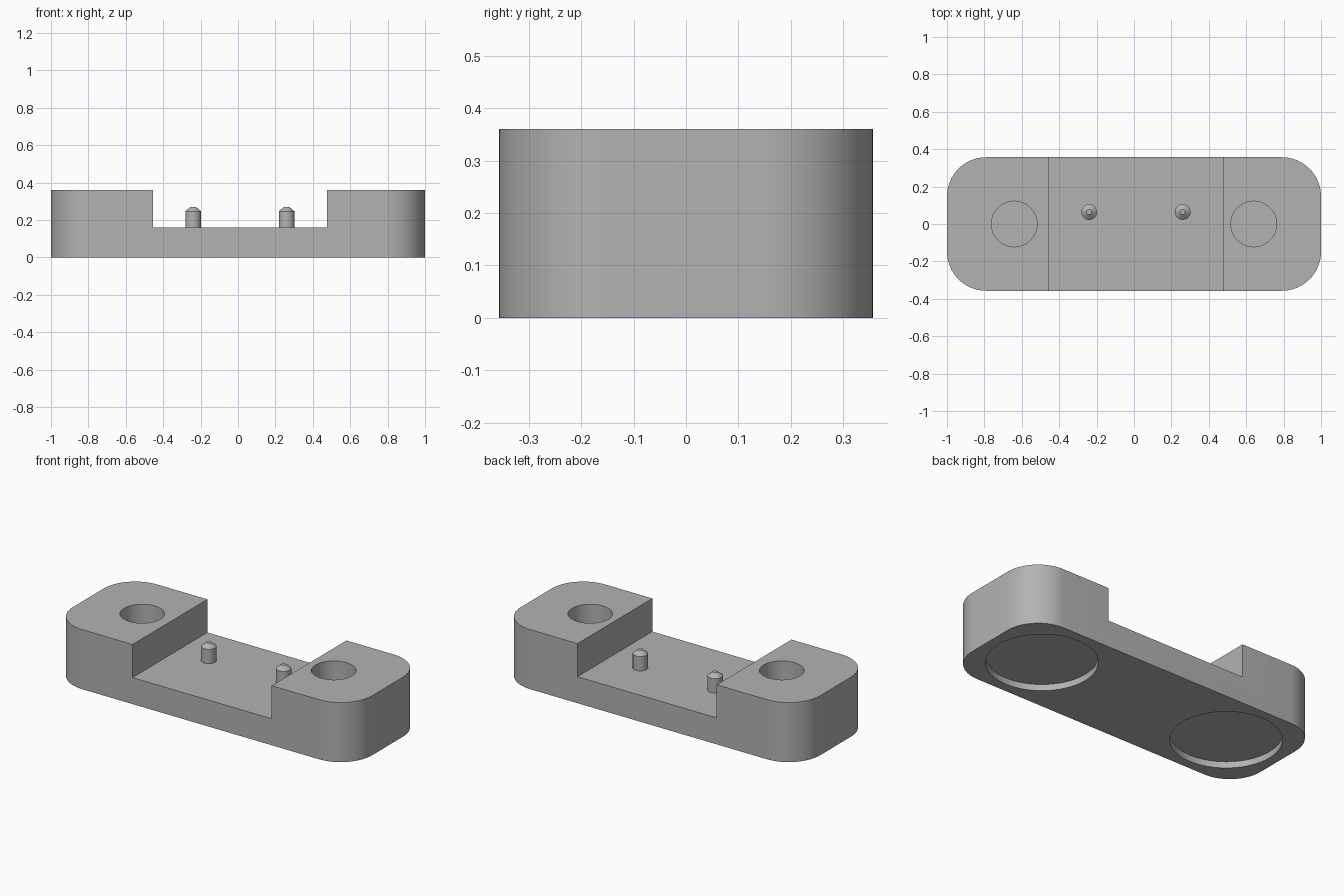
import bpy, bmesh, math

if "Cube" in bpy.data.objects:
    bpy.data.objects.remove(bpy.data.objects["Cube"])

grey = bpy.data.materials.new("mid_grey")
grey.diffuse_color = (0.45, 0.45, 0.45, 1)
grey.use_nodes = True
grey.node_tree.nodes["Principled BSDF"].inputs["Base Color"].default_value = grey.diffuse_color


def finish(name, bm):
    bmesh.ops.recalc_face_normals(bm, faces=bm.faces)
    mesh = bpy.data.meshes.new(name)
    bm.to_mesh(mesh)
    bm.free()
    mesh.materials.append(grey)
    obj = bpy.data.objects.new(name, mesh)
    bpy.context.collection.objects.link(obj)
    return obj


def revolve(name, profile, x, y, n=64):
    """Closed solid turned from (radius, z) points, with flat end caps."""
    bm = bmesh.new()
    rings = [[bm.verts.new((x + r * math.cos(2 * math.pi * i / n),
                            y + r * math.sin(2 * math.pi * i / n), z))
              for i in range(n)] for r, z in profile]
    for a, b in zip(rings, rings[1:]):
        for i in range(n):
            j = (i + 1) % n
            bm.faces.new((a[i], a[j], b[j], b[i]))
    bm.faces.new(rings[0][::-1])
    bm.faces.new(rings[-1])
    return finish(name, bm)


def smooth(obj):
    bpy.ops.object.select_all(action='DESELECT')
    obj.select_set(True)
    bpy.context.view_layer.objects.active = obj
    bpy.ops.object.shade_smooth_by_angle(angle=math.radians(30))


def cut(obj, cutter):
    mod = obj.modifiers.new("cut", 'BOOLEAN')
    mod.operation = 'DIFFERENCE'
    mod.solver = 'EXACT'
    mod.object = cutter
    cutter.hide_render = True
    bpy.context.view_layer.objects.active = obj
    bpy.ops.object.modifier_apply(modifier=mod.name)
    bpy.data.objects.remove(cutter)


# Rounded block
HX, HY, R, TOP, STEPS = 1.0, 0.357, 0.21, 0.36, 16
bm = bmesh.new()
outline = []
for k, (sx, sy) in enumerate(((1, 1), (-1, 1), (-1, -1), (1, -1))):
    for i in range(STEPS + 1):
        a = math.pi / 2 * (k + i / STEPS)
        outline.append(bm.verts.new((sx * (HX - R) + R * math.cos(a),
                                     sy * (HY - R) + R * math.sin(a), 0)))
base = bm.faces.new(outline)
side = bmesh.ops.extrude_face_region(bm, geom=[base])
bmesh.ops.translate(bm, vec=(0, 0, TOP),
                    verts=[v for v in side["geom"] if isinstance(v, bmesh.types.BMVert)])
body = finish("body", bm)

# Open channel between the two raised ends
bm = bmesh.new()
bmesh.ops.create_cube(bm, size=1)
bmesh.ops.scale(bm, vec=(0.93, 1.0, 0.4), verts=bm.verts)
bmesh.ops.translate(bm, vec=(0.01, 0, 0.36), verts=bm.verts)
cut(body, finish("channel_cutter", bm))

# Blind hole above and wide shallow recess below, at each end
for x in (-0.64, 0.64):
    cut(body, revolve("hole_cutter", [(0.122, 0.06), (0.122, 0.5)], x, 0))
    cut(body, revolve("recess_cutter", [(0.3, -0.1), (0.3, 0.038)], x, 0, 96))
smooth(body)

# Locating pins with tapered tips
for name, x in (("left_pin", -0.24), ("right_pin", 0.26)):
    smooth(revolve(name, [(0.042, 0.15), (0.042, 0.247), (0.014, 0.27)], x, 0.064, 32))
